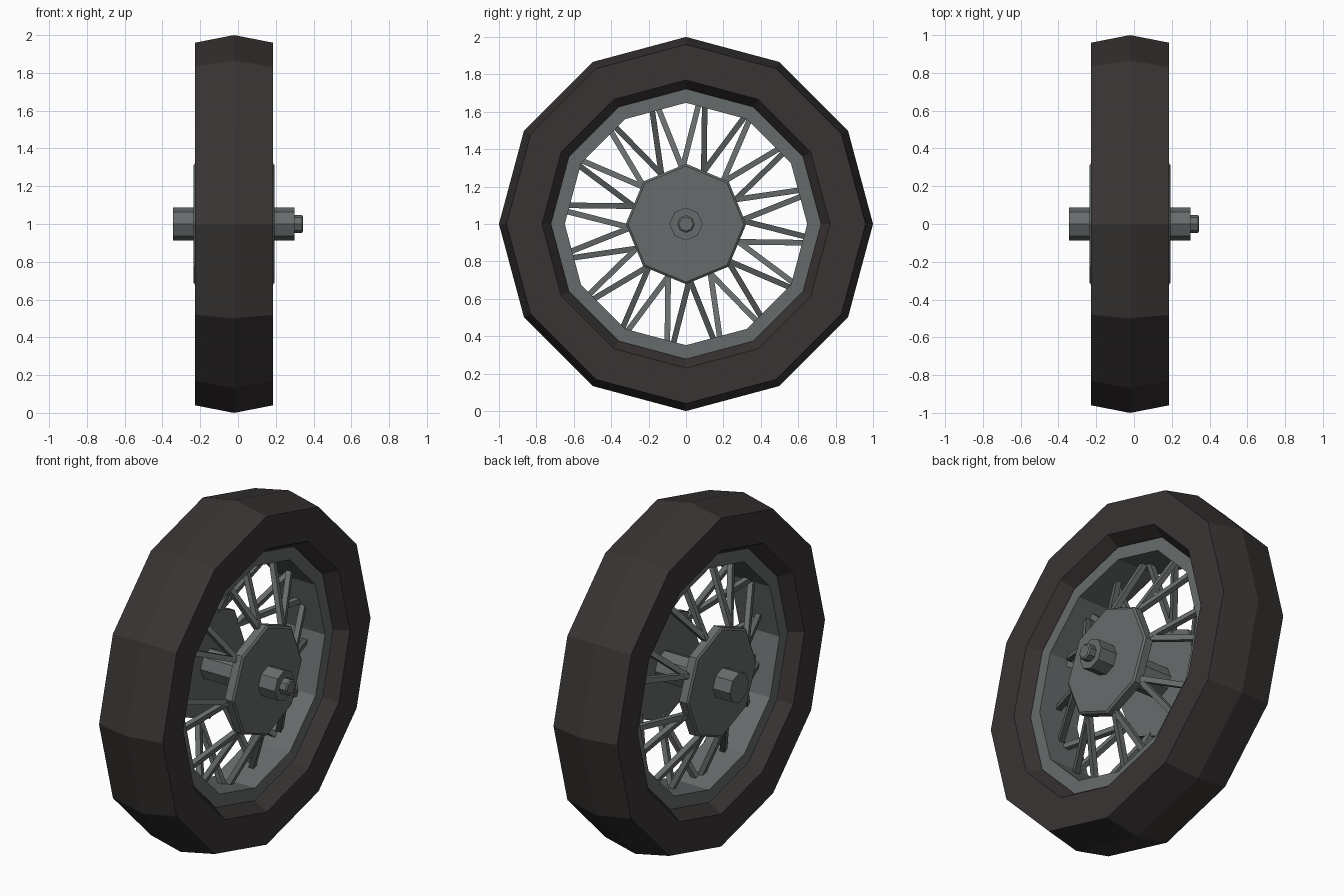
import bpy, bmesh, math
from mathutils import Vector, Matrix

if "Cube" in bpy.data.objects:
    bpy.data.objects.remove(bpy.data.objects["Cube"])

CX, CZ = -0.021, 1.0   # middle of the tyre width, axle height


def material(name, rgb):
    m = bpy.data.materials.new(name)
    m.diffuse_color = (*rgb, 1)
    m.use_nodes = True
    m.node_tree.nodes["Principled BSDF"].inputs["Base Color"].default_value = m.diffuse_color
    return m


RUBBER = material("dark rubber", (0.041, 0.034, 0.034))
METAL = material("grey metal", (0.135, 0.148, 0.148))


def finish(name, bm, mat):
    bmesh.ops.recalc_face_normals(bm, faces=bm.faces)
    me = bpy.data.meshes.new(name)
    bm.to_mesh(me)
    bm.free()
    me.materials.append(mat)
    ob = bpy.data.objects.new(name, me)
    bpy.context.collection.objects.link(ob)
    return ob


def lathe(name, profile, sides, mat, ring=False):
    """Spin (x, radius) points round the axle; a ring closes on itself, a solid is capped."""
    bm = bmesh.new()
    loops = []
    for x, r in profile:
        angles = [2 * math.pi * i / sides for i in range(sides)]
        loops.append([bm.verts.new((x, r * math.sin(a), CZ + r * math.cos(a))) for a in angles])
    pairs = list(zip(loops, loops[1:]))
    if ring:
        pairs.append((loops[-1], loops[0]))
    else:
        bm.faces.new(loops[0])
        bm.faces.new(loops[-1])
    for a, b in pairs:
        for i in range(sides):
            j = (i + 1) % sides
            bm.faces.new((a[i], a[j], b[j], b[i]))
    return finish(name, bm, mat)


def on_wheel(x, r, deg):
    a = math.radians(deg)
    return Vector((x, r * math.sin(a), CZ + r * math.cos(a)))


def add_rod(bm, p, q, half):
    """Square rod with one pair of faces turned towards the wheel's side."""
    d = q - p
    z = d.normalized()
    y = z.cross(Vector((1, 0, 0))).normalized()
    rot = Matrix((y.cross(z), y, z)).transposed().to_4x4()
    rot.translation = (p + q) / 2
    bmesh.ops.create_cube(bm, size=1, matrix=rot @ Matrix.Diagonal((2 * half, 2 * half, d.length, 1)))


# Tyre: ridged tread, flat walls, stepped inner lip
half = [(0.206, 0.96), (0.206, 0.77), (0.135, 0.725), (0.1, 0.715)]
tyre = [(CX, 1.0)] + [(CX + x, r) for x, r in half] + [(CX - x, r) for x, r in reversed(half)]
lathe("tyre", tyre, 12, RUBBER, ring=True)

# Rim band inside the tyre
lathe("rim", [(CX + 0.13, 0.722), (CX + 0.13, 0.648), (CX - 0.13, 0.648), (CX - 0.13, 0.722)],
      12, METAL, ring=True)

# Hub discs, one on each side
for side, label in ((1, "right"), (-1, "left")):
    lathe(label + "_hub_disc", [(CX + side * 0.16, 0.322), (CX + side * 0.206, 0.322),
                                (CX + side * 0.215, 0.31)], 8, METAL)

# Axle through both discs, with an end nut on the right
lathe("axle", [(-0.345, 0.088), (0.3, 0.088)], 8, METAL)
lathe("axle_nut", [(0.29, 0.047), (0.338, 0.047), (0.345, 0.038)], 8, METAL)

# Spokes: at each rim point one goes to each disc, with the lean alternating
bm = bmesh.new()
for i in range(16):
    angle = 7.5 + 22.5 * i
    lean = -1 if i % 2 == 0 else 1
    for side in (1, -1):
        add_rod(bm, on_wheel(CX + side * 0.175, 0.285, angle + side * lean * 12),
                on_wheel(CX, 0.655, angle + side * lean * 1.3), 0.015)
finish("spokes", bm, METAL)
